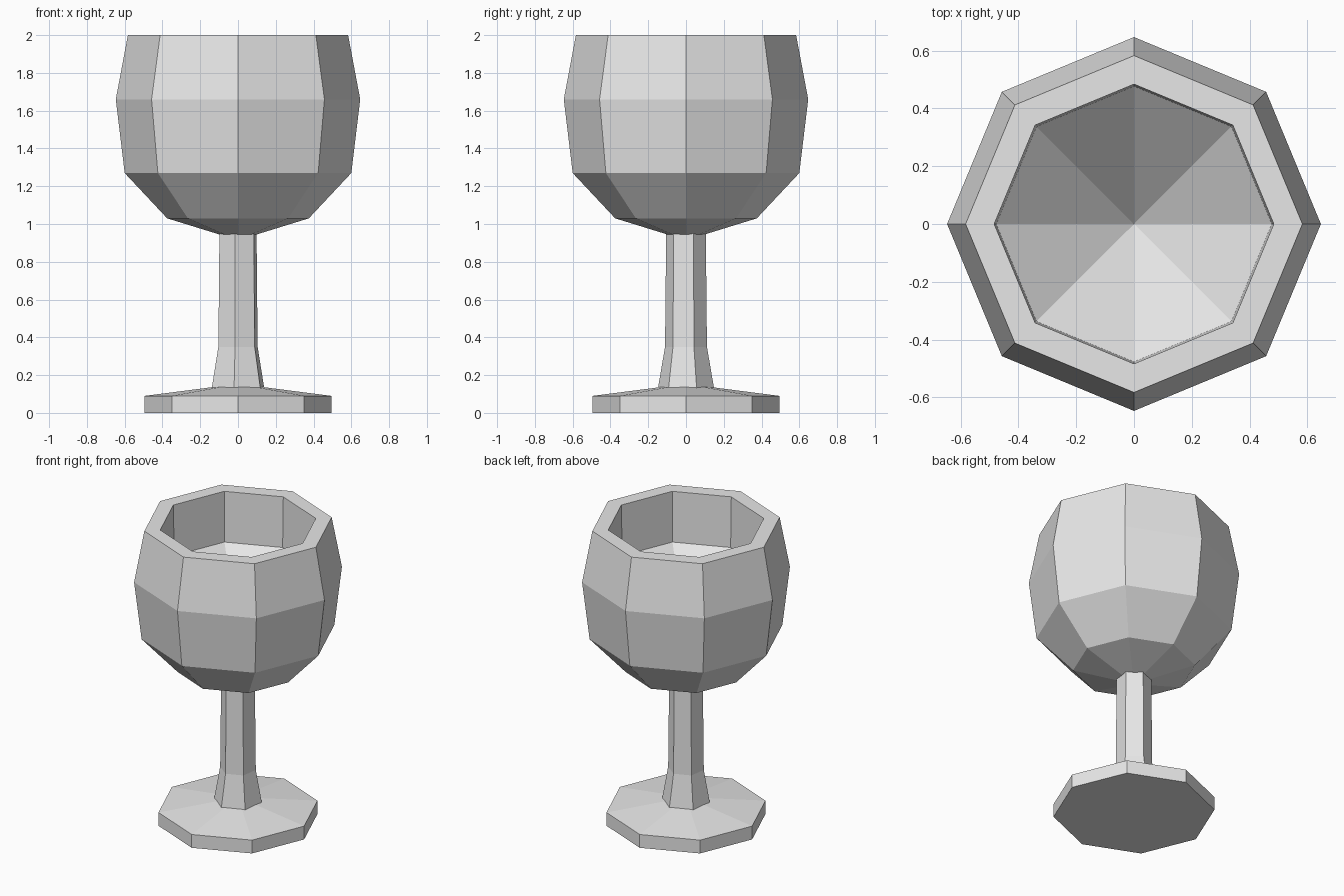
import bpy
import bmesh
from math import cos, sin, radians, tau

cube = bpy.data.objects.get("Cube")
if cube:
    bpy.data.objects.remove(cube, do_unlink=True)

grey = bpy.data.materials.new("plain grey")
grey.use_nodes = True
colour = (0.8, 0.8, 0.8, 1)
grey.diffuse_color = colour
grey.node_tree.nodes["Principled BSDF"].inputs["Base Color"].default_value = colour


def lathe(name, profile, sides, turn=0.0):
    """Stack polygon rings from (radius, z) pairs; a zero radius ends in a point."""
    bm = bmesh.new()
    rings = []
    for r, z in profile:
        if r == 0:
            rings.append([bm.verts.new((0, 0, z))] * sides)
        else:
            angles = [radians(turn) + tau * i / sides for i in range(sides)]
            rings.append([bm.verts.new((r * cos(a), r * sin(a), z)) for a in angles])
    for low, high in zip(rings, rings[1:]):
        for i in range(sides):
            j = (i + 1) % sides
            corners = dict.fromkeys((low[i], low[j], high[j], high[i]))
            bm.faces.new(list(corners))
    # Close open ends with flat caps
    if profile[0][0]:
        bm.faces.new(rings[0][::-1])
    if profile[-1][0]:
        bm.faces.new(rings[-1])
    bmesh.ops.recalc_face_normals(bm, faces=bm.faces)
    mesh = bpy.data.meshes.new(name)
    bm.to_mesh(mesh)
    bm.free()
    mesh.materials.append(grey)
    obj = bpy.data.objects.new(name, mesh)
    bpy.context.collection.objects.link(obj)
    return obj


# Octagonal foot with a gently sloped top
lathe("foot", [(0.495, 0), (0.495, 0.09), (0.13, 0.137)], 8)

# Six-sided stem, flared at the bottom and slightly turned
lathe("stem", [(0.15, 0.13), (0.112, 0.35), (0.106, 0.95)], 6, turn=22)

# Octagonal bowl: outside, rim, inner wall and pointed hollow
lathe("bowl", [(0.1, 0.945), (0.375, 1.03), (0.6, 1.27), (0.647, 1.66),
               (0.583, 2.0), (0.484, 2.0), (0.477, 1.66), (0, 1.24)], 8)
